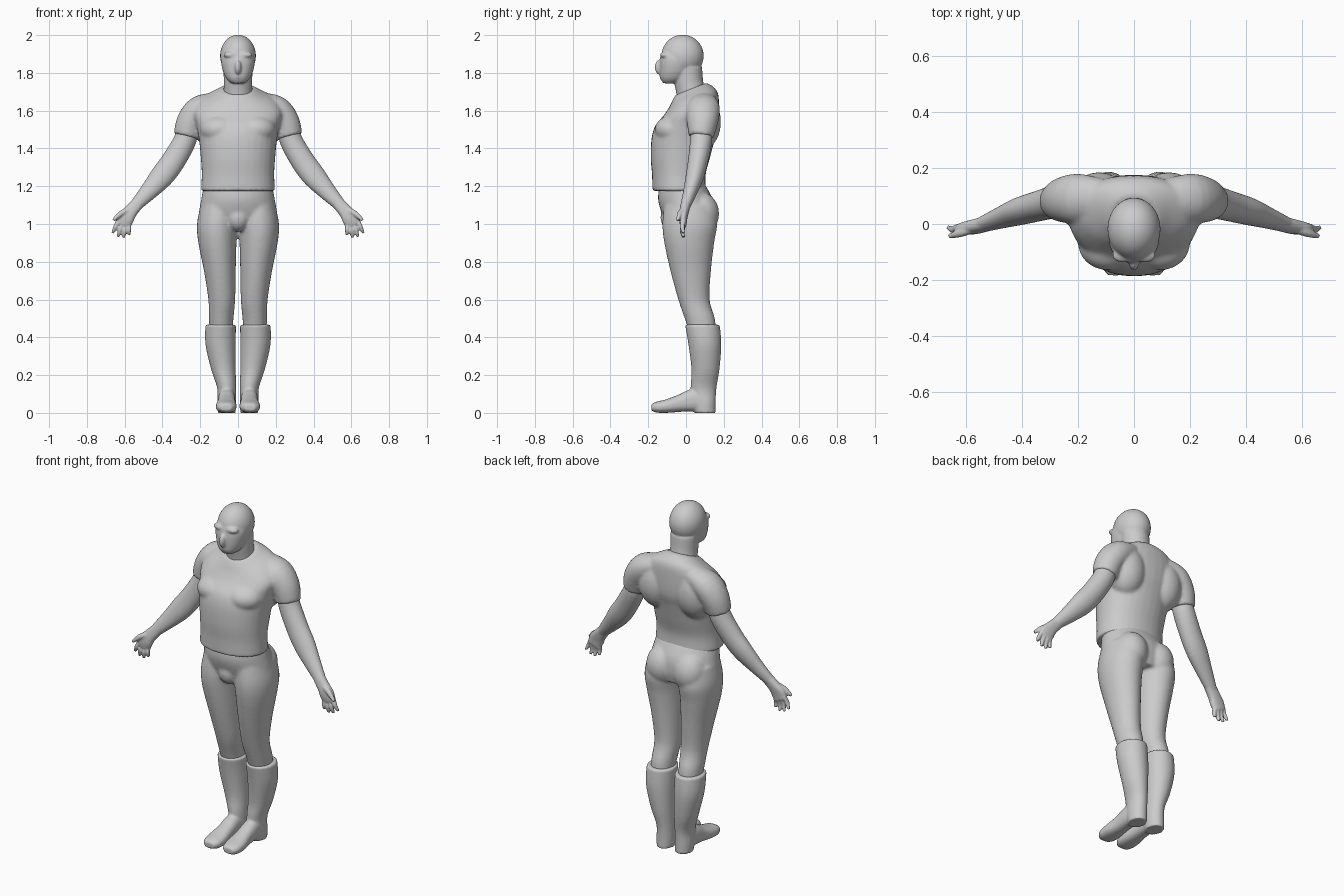
import bpy, bmesh, math
from mathutils import Vector, Matrix

X = Vector((1, 0, 0))


def catmull(a, b, c, d, t):
    return [0.5 * (2 * q + (r - p) * t + (2 * p - 5 * q + 4 * r - s) * t * t
                   + (3 * q - p - 3 * r + s) * t ** 3) for p, q, r, s in zip(a, b, c, d)]


def loft(bm, rings, side=1, upright=False, power=2.0, steps=4, n=32):
    """Smooth body through rings (x, y, z, half width, half depth[, tilt])."""
    rings = [[r[0] * side, *r[1:]] + [0] * (6 - len(r)) for r in rings]
    pts = []
    last = len(rings) - 1
    for i in range(last):
        a, d = rings[max(i - 1, 0)], rings[min(i + 2, last)]
        pts += [catmull(a, rings[i], rings[i + 1], d, k / steps) for k in range(steps)]
    pts.append(rings[-1])
    loops = []
    for i, p in enumerate(pts):
        if upright:
            t = Vector((0, -p[5], 1)).normalized()
            if rings[-1][2] < rings[0][2]:
                t = -t
        else:
            t = (Vector(pts[min(i + 1, len(pts) - 1)][:3]) - Vector(pts[max(i - 1, 0)][:3])).normalized()
        u = (X - t * X.dot(t)).normalized()
        v = t.cross(u)
        loop = []
        for k in range(n):
            c, s = math.cos(2 * math.pi * k / n), math.sin(2 * math.pi * k / n)
            c = math.copysign(abs(c) ** (2 / power), c)
            s = math.copysign(abs(s) ** (2 / power), s)
            loop.append(bm.verts.new(Vector(p[:3]) + u * c * p[3] + v * s * p[4]))
        loops.append(loop)
    for a, b in zip(loops, loops[1:]):
        for k in range(n):
            j = (k + 1) % n
            bm.faces.new((a[k], a[j], b[j], b[k]))
    bm.faces.new(loops[0][::-1])
    bm.faces.new(loops[-1])


def ball(bm, centre, radii):
    m = Matrix.Translation(centre) @ Matrix.Diagonal((*radii, 1))
    bmesh.ops.create_uvsphere(bm, u_segments=32, v_segments=20, radius=1, matrix=m)


def finish(bm, name, voxel, smooth):
    """Fuse the overlapping volumes into one smooth skin."""
    me = bpy.data.meshes.new(name)
    bm.to_mesh(me)
    bm.free()
    ob = bpy.data.objects.new(name, me)
    bpy.context.collection.objects.link(ob)
    rm = ob.modifiers.new("fuse", 'REMESH')
    rm.mode = 'VOXEL'
    rm.voxel_size = voxel
    rm.use_smooth_shade = True
    sm = ob.modifiers.new("soften", 'SMOOTH')
    sm.factor = 0.5
    sm.iterations = smooth
    return ob


# head and neck
bm = bmesh.new()
ball(bm, (0, -0.018, 1.89), (0.095, 0.112, 0.112))
loft(bm, [(0, -0.085, 1.745, 0.035, 0.035), (0, -0.07, 1.77, 0.062, 0.065),
          (0, -0.055, 1.82, 0.083, 0.085), (0, -0.045, 1.88, 0.09, 0.092),
          (0, -0.035, 1.94, 0.07, 0.08)], upright=True, power=2.2)
loft(bm, [(0, 0.03, 1.64, 0.08, 0.075), (0, 0.027, 1.70, 0.077, 0.08),
          (0, 0.015, 1.75, 0.075, 0.077), (0, 0.01, 1.83, 0.078, 0.075)], upright=True)
ball(bm, (0, -0.138, 1.83), (0.018, 0.028, 0.04))
ball(bm, (0, -0.115, 1.785), (0.035, 0.025, 0.03))
for s in (1, -1):
    ball(bm, (s * 0.038, -0.112, 1.895), (0.04, 0.026, 0.018))
finish(bm, "head", 0.006, 5)

# shirt: trunk, sleeves, chest and upper back muscles
bm = bmesh.new()
loft(bm, [(0, -0.036, 1.175, 0.197, 0.142), (0, -0.038, 1.26, 0.192, 0.142),
          (0, -0.03, 1.35, 0.197, 0.157), (0, -0.015, 1.45, 0.207, 0.168),
          (0, 0.005, 1.52, 0.22, 0.168), (0, 0.03, 1.60, 0.235, 0.147, 0.15),
          (0, 0.04, 1.66, 0.195, 0.133, 0.3), (0, 0.03, 1.695, 0.125, 0.11, 0.4),
          (0, 0.025, 1.715, 0.087, 0.086, 0.4)], upright=True, power=2.15)
for s in (1, -1):
    loft(bm, [(0.12, 0.085, 1.635, 0.06, 0.08), (0.20, 0.09, 1.605, 0.076, 0.09),
              (0.25, 0.087, 1.54, 0.076, 0.082), (0.273, 0.08, 1.462, 0.069, 0.067)], s)
    ball(bm, (s * 0.095, -0.07, 1.50), (0.105, 0.095, 0.075))
    ball(bm, (s * 0.125, 0.08, 1.54), (0.11, 0.105, 0.15))
finish(bm, "shirt", 0.009, 6)

# trousers: pelvis, legs, seat
bm = bmesh.new()
loft(bm, [(0, -0.02, 1.21, 0.18, 0.12), (0, -0.003, 1.13, 0.195, 0.145),
          (0, 0.012, 1.05, 0.205, 0.138), (0, 0.02, 0.985, 0.17, 0.115)], upright=True)
ball(bm, (0, -0.07, 1.035), (0.065, 0.065, 0.075))
for s in (1, -1):
    loft(bm, [(0.10, 0.015, 1.10, 0.098, 0.13), (0.109, 0.02, 1.0, 0.108, 0.145),
              (0.109, 0.017, 0.9, 0.101, 0.132), (0.096, 0.025, 0.75, 0.084, 0.107),
              (0.086, 0.042, 0.6, 0.071, 0.083), (0.089, 0.073, 0.5, 0.065, 0.08),
              (0.09, 0.09, 0.42, 0.06, 0.07)], s, upright=True)
    ball(bm, (s * 0.09, 0.075, 1.055), (0.095, 0.1, 0.115))
finish(bm, "trousers", 0.009, 5)

for s, label in ((1, "left"), (-1, "right")):
    # boot: shaft and foot
    bm = bmesh.new()
    loft(bm, [(0.092, 0.087, 0.467, 0.081, 0.092), (0.092, 0.1, 0.36, 0.08, 0.087),
              (0.077, 0.103, 0.23, 0.065, 0.074), (0.06, 0.093, 0.13, 0.05, 0.068),
              (0.06, 0.097, 0.05, 0.05, 0.06), (0.06, 0.1, 0.0, 0.047, 0.057)], s, upright=True)
    loft(bm, [(0.06, 0.12, 0.045, 0.04, 0.042), (0.06, 0.05, 0.067, 0.045, 0.06),
              (0.06, -0.03, 0.051, 0.047, 0.046), (0.062, -0.10, 0.036, 0.055, 0.036),
              (0.063, -0.155, 0.03, 0.05, 0.029), (0.063, -0.183, 0.028, 0.03, 0.018)], s, power=2.4)
    finish(bm, label + "_boot", 0.007, 4)

    # arm, palm, fingers and thumb
    bm = bmesh.new()
    loft(bm, [(0.26, 0.082, 1.52, 0.055, 0.055), (0.282, 0.08, 1.44, 0.06, 0.058),
              (0.345, 0.063, 1.33, 0.063, 0.053), (0.405, 0.046, 1.25, 0.062, 0.048),
              (0.475, 0.022, 1.17, 0.047, 0.037), (0.55, -0.005, 1.09, 0.031, 0.026)], s)
    loft(bm, [(0.53, 0.0, 1.11, 0.033, 0.026), (0.57, -0.01, 1.065, 0.037, 0.025),
              (0.595, -0.015, 1.03, 0.045, 0.022), (0.61, -0.015, 0.995, 0.04, 0.017)], s, power=2.4)
    for bx, bz, tx, tz in ((0.632, 1.02, 0.664, 0.952), (0.615, 1.005, 0.635, 0.932),
                           (0.597, 0.995, 0.606, 0.928), (0.578, 0.995, 0.577, 0.942)):
        loft(bm, [(bx, -0.013, bz, 0.013, 0.014), ((bx + tx) / 2, -0.02, (bz + tz) / 2, 0.012, 0.013),
                  (tx, -0.012, tz, 0.008, 0.008)], s, n=12)
    loft(bm, [(0.575, -0.015, 1.075, 0.018, 0.018), (0.62, -0.032, 1.055, 0.015, 0.015),
              (0.66, -0.044, 1.02, 0.009, 0.009)], s, n=12)
    finish(bm, label + "_arm", 0.005, 3)
